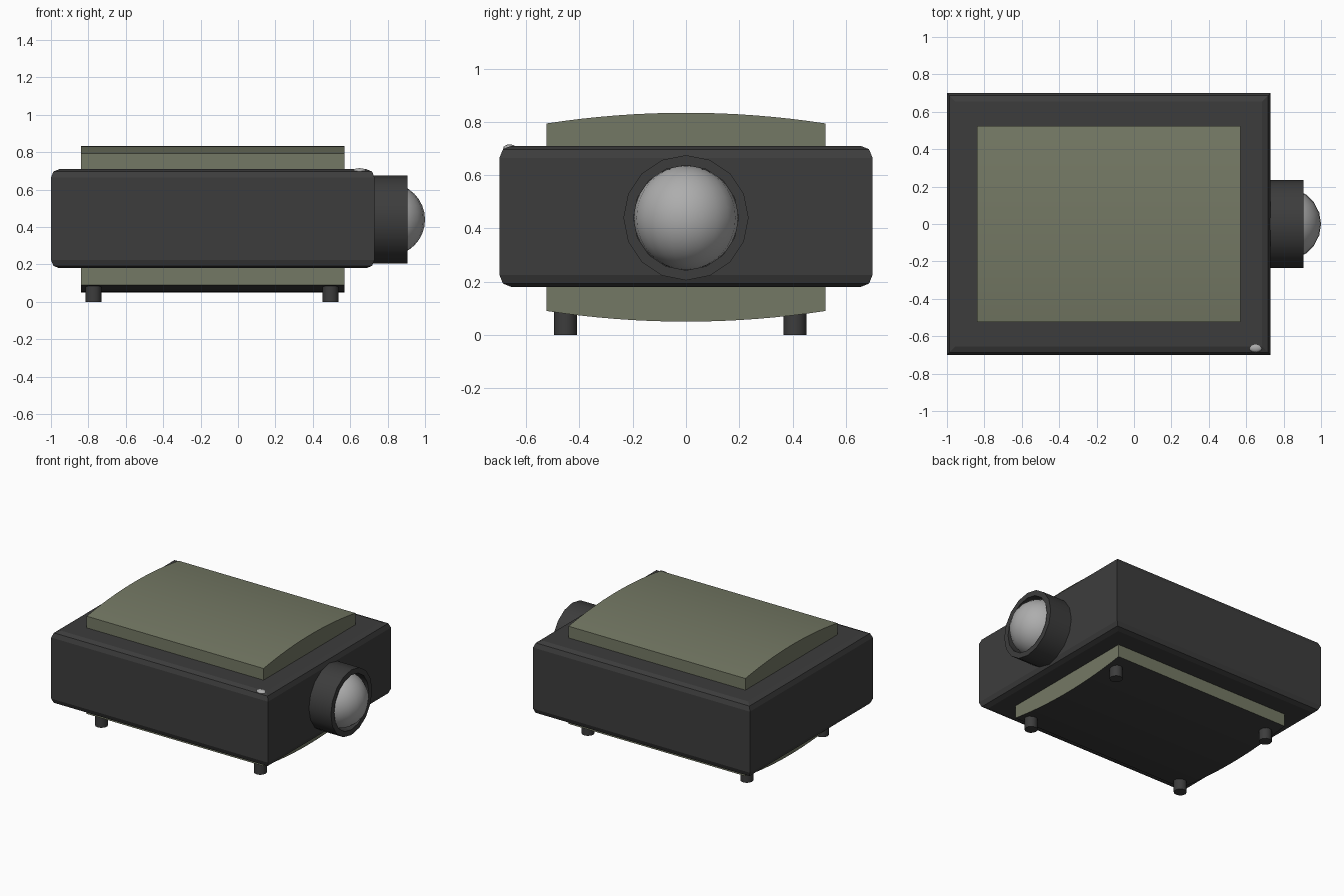
import bpy, bmesh, math
from mathutils import Matrix

if "Cube" in bpy.data.objects:
    bpy.data.objects.remove(bpy.data.objects["Cube"])


def material(name, rgb):
    m = bpy.data.materials.new(name)
    m.diffuse_color = (*rgb, 1)
    m.use_nodes = True
    m.node_tree.nodes["Principled BSDF"].inputs["Base Color"].default_value = m.diffuse_color
    return m


CHARCOAL = material("charcoal", (0.046, 0.046, 0.046))
OLIVE = material("olive", (0.175, 0.19, 0.128))
GLASS = material("grey_glass", (0.42, 0.42, 0.42))


def finish(name, bm, mats, smooth=None):
    bmesh.ops.recalc_face_normals(bm, faces=bm.faces)
    me = bpy.data.meshes.new(name)
    bm.to_mesh(me)
    bm.free()
    ob = bpy.data.objects.new(name, me)
    bpy.context.collection.objects.link(ob)
    for m in mats:
        me.materials.append(m)
    if smooth:
        bpy.ops.object.select_all(action='DESELECT')
        ob.select_set(True)
        bpy.context.view_layer.objects.active = ob
        bpy.ops.object.shade_smooth_by_angle(angle=math.radians(smooth))
    return ob


def loft(bm, rings, cap=True, closed=False):
    """Skin a list of point rings."""
    vs = [[bm.verts.new(p) for p in r] for r in rings]
    n = len(vs[0])
    pairs = list(zip(vs, vs[1:])) + ([(vs[-1], vs[0])] if closed else [])
    for a, b in pairs:
        for i in range(n):
            j = (i + 1) % n
            bm.faces.new((a[i], a[j], b[j], b[i]))
    if cap:
        bm.faces.new(vs[0])
        bm.faces.new(vs[-1])


# Main case: box with rounded top and bottom rims, mitred sharp corners
bm = bmesh.new()
edge = [(0.045, 0.0), (0.013, 0.013), (0.0, 0.045)]
levels = [(i, 0.18 + h) for i, h in edge] + [(i, 0.71 - h) for i, h in reversed(edge)]
loft(bm, [[(-1 + i, -0.7 + i, z), (0.73 - i, -0.7 + i, z),
           (0.73 - i, 0.7 - i, z), (-1 + i, 0.7 - i, z)] for i, z in levels])
finish("case", bm, [CHARCOAL])

# Curved core panel through the case: arched top, arched dark underside
bm = bmesh.new()
N, W = 16, 0.523
ys = [-W + 2 * W * k / N for k in range(N + 1)]
arch = lambda y: 0.04 * (1 - (y / W) ** 2)
profile = [(y, 0.09 - arch(y)) for y in ys] + [(y, 0.794 + arch(y)) for y in reversed(ys)]
loft(bm, [[(x, y, z) for y, z in profile] for x in (-0.84, 0.57)])
bmesh.ops.recalc_face_normals(bm, faces=bm.faces)
for f in bm.faces:
    if f.normal.z < -0.5:
        f.material_index = 1
finish("curved_panel", bm, [OLIVE, CHARCOAL], 30)

# Lens barrel: hollow 16-sided tube along x
bm = bmesh.new()
CZ, S = 0.44, 16
ring = lambda x, r: [(x, r * math.sin(2 * math.pi * k / S), CZ + r * math.cos(2 * math.pi * k / S))
                     for k in range(S)]
loft(bm, [ring(0.71, 0.235), ring(0.905, 0.235), ring(0.905, 0.197), ring(0.71, 0.197)],
     cap=False, closed=True)
finish("lens_barrel", bm, [CHARCOAL], 30)

# Lens ball seated in the barrel
bm = bmesh.new()
bmesh.ops.create_uvsphere(bm, u_segments=20, v_segments=16, radius=0.195,
                          matrix=Matrix.Translation((0.805, 0, CZ)))
finish("lens", bm, [GLASS], 60)

# Indicator button on the front right corner of the case
bm = bmesh.new()
bmesh.ops.create_uvsphere(bm, u_segments=12, v_segments=8, radius=1,
                          matrix=Matrix.Translation((0.65, -0.662, 0.701))
                          @ Matrix.Diagonal((0.037, 0.024, 0.014, 1)))
finish("indicator_button", bm, [GLASS], 60)

# Four feet
for side, y in (("front", -0.452), ("back", 0.409)):
    for end, x in (("left", -0.772), ("right", 0.495)):
        bm = bmesh.new()
        bmesh.ops.create_cone(bm, cap_ends=True, segments=12, radius1=0.043, radius2=0.043,
                              depth=0.12, matrix=Matrix.Translation((x, y, 0.06)))
        finish(f"{side}_{end}_foot", bm, [CHARCOAL], 35)
